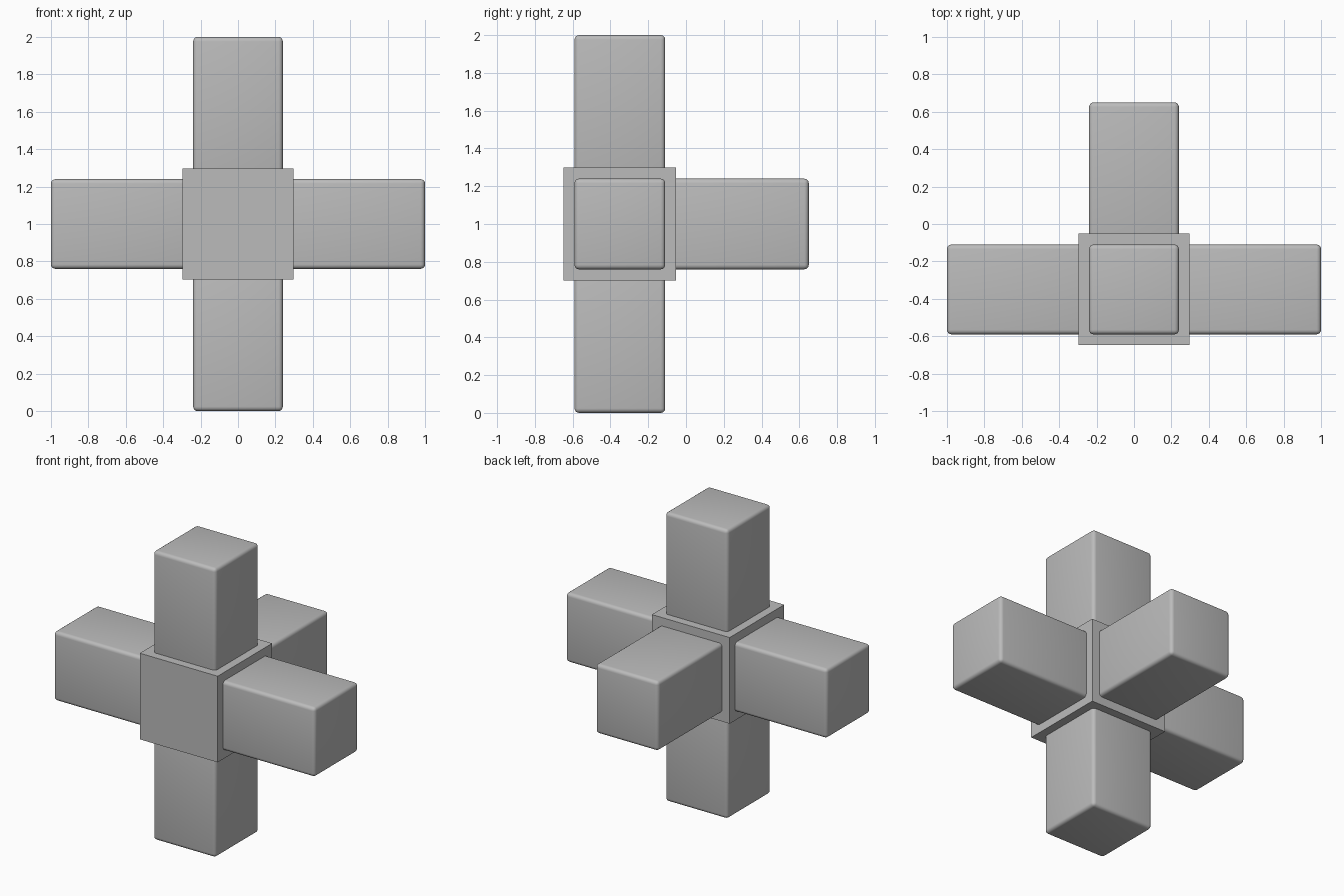
import bpy
from mathutils import Vector

cube = bpy.data.objects.get("Cube")
if cube:
    bpy.data.objects.remove(cube, do_unlink=True)

CENTRE = Vector((0, -0.35, 1))
HUB = 0.596      # hub cube edge
WIDTH = 0.48     # arm thickness
REACH = 1.0      # hub centre to arm tip
ROOT = 0.25      # arm start, hidden inside the hub

grey = bpy.data.materials.new("plain_grey")
grey.use_nodes = True
grey.diffuse_color = (0.5, 0.5, 0.5, 1)
grey.node_tree.nodes["Principled BSDF"].inputs["Base Color"].default_value = (0.5, 0.5, 0.5, 1)


def box(name, location, size):
    bpy.ops.mesh.primitive_cube_add(size=1, location=location)
    obj = bpy.context.object
    obj.name = name
    obj.scale = size
    bpy.ops.object.transform_apply(location=False, rotation=False, scale=True)
    obj.data.materials.append(grey)
    return obj


# Sharp central hub
box("hub", CENTRE, (HUB, HUB, HUB))

# Five rounded arms, leaving the front of the hub bare
arms = {
    "left_arm": (1, 0, 0),
    "right_arm": (-1, 0, 0),
    "back_arm": (0, 1, 0),
    "top_arm": (0, 0, 1),
    "bottom_arm": (0, 0, -1),
}
for name, axis in arms.items():
    direction = Vector(axis)
    size = [REACH - ROOT if a else WIDTH for a in axis]
    arm = box(name, CENTRE + direction * (REACH + ROOT) / 2, size)
    bevel = arm.modifiers.new("rounded_edges", "BEVEL")
    bevel.width = 0.024
    bevel.segments = 4
    bpy.ops.object.modifier_apply(modifier=bevel.name)
    bpy.ops.object.shade_smooth_by_angle()
